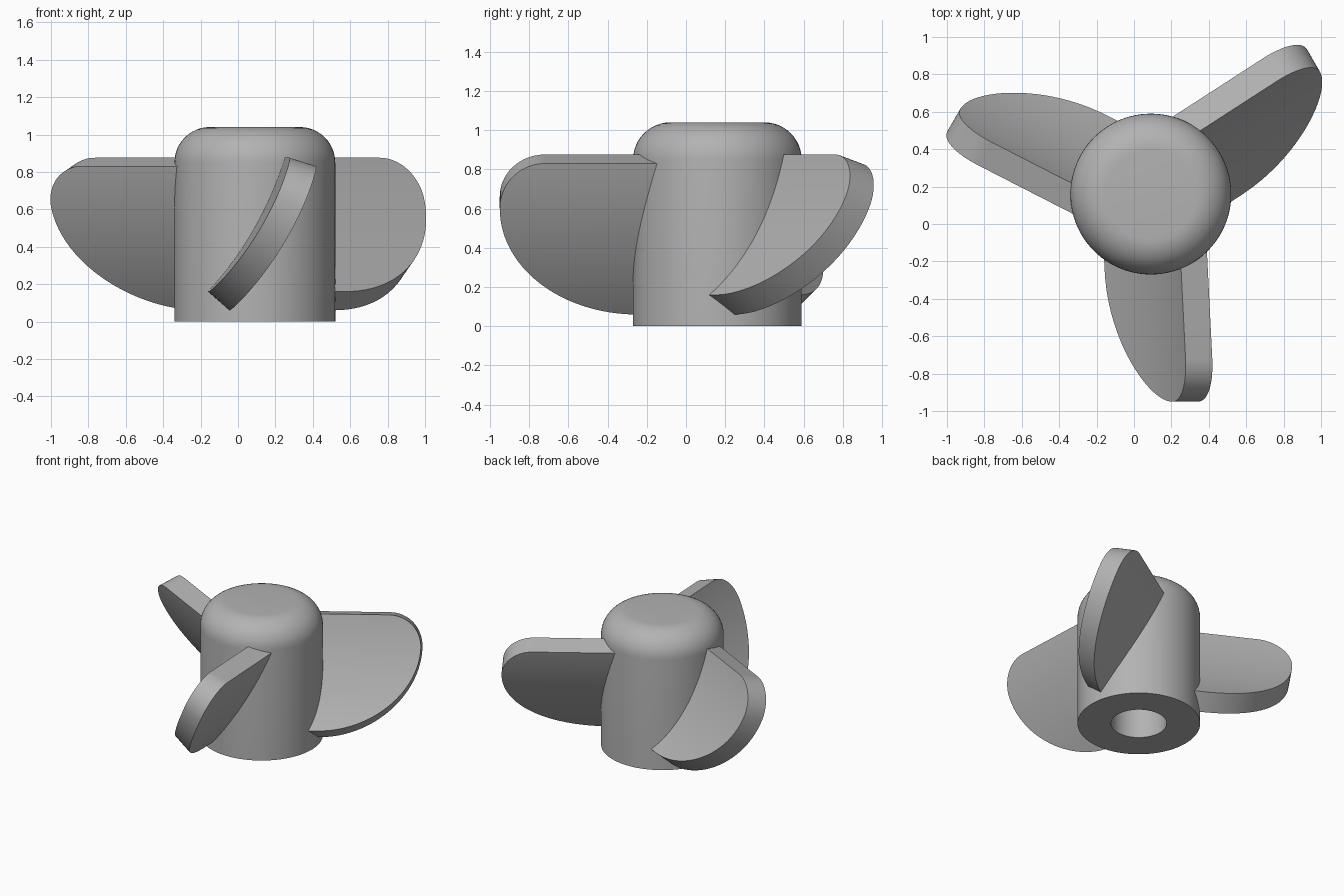
import bpy, bmesh
from math import sin, cos, acos, atan2, hypot, pi, radians
from mathutils import Matrix, Vector

if "Cube" in bpy.data.objects:
    bpy.data.objects.remove(bpy.data.objects["Cube"])

grey = bpy.data.materials.new("plain grey")
grey.use_nodes = True
colour = (0.45, 0.45, 0.45, 1)
grey.diffuse_color = colour
grey.node_tree.nodes["Principled BSDF"].inputs["Base Color"].default_value = colour

AXIS = Vector((0.09, 0.16, 0))


def finish(bm, name):
    bmesh.ops.recalc_face_normals(bm, faces=bm.faces)
    mesh = bpy.data.meshes.new(name)
    bm.to_mesh(mesh)
    bm.free()
    mesh.materials.append(grey)
    obj = bpy.data.objects.new(name, mesh)
    bpy.context.collection.objects.link(obj)
    bpy.ops.object.select_all(action='DESELECT')
    obj.select_set(True)
    bpy.context.view_layer.objects.active = obj
    bpy.ops.object.shade_smooth_by_angle(angle=radians(35))
    return obj


# Hub: lathed body with a rounded top and a blind shaft bore
radius, height, fillet, bore, depth = 0.43, 1.04, 0.19, 0.195, 0.8
profile = [(0, depth), (bore, depth), (bore, 0), (radius, 0)]
for i in range(13):
    a = i / 12 * pi / 2
    profile.append((radius - fillet + fillet * cos(a), height - fillet + fillet * sin(a)))
profile.append((0, height))
bm = bmesh.new()
verts = [bm.verts.new((r, 0, z)) for r, z in profile]
edges = [bm.edges.new(pair) for pair in zip(verts, verts[1:])]
bmesh.ops.spin(bm, geom=verts + edges, axis=(0, 0, 1), cent=(0, 0, 0),
               angle=2 * pi, steps=96, use_merge=True)
bmesh.ops.remove_doubles(bm, verts=bm.verts, dist=0.0001)
bmesh.ops.translate(bm, vec=AXIS, verts=bm.verts)
finish(bm, "hub")

# Blade: plate bent to an arc, with an outline made of two quarter ellipses
low, high = Vector((-0.02, 0.06)), Vector((0.42, 0.83))
chord = high - low
half = radians(12)
start = atan2(chord.y, chord.x) - half
bend = chord.length / (2 * sin(half))
centre = low + bend * Vector((-sin(start), cos(start)))
thickness, root = 0.15, 0.1


def blade_point(angle, reach, offset):
    x = centre.x + (bend - offset) * sin(angle)
    z = centre.y - (bend - offset) * cos(angle)
    return x + 0.05 * (reach - 0.75), -reach, z


def build_blade(name, turn):
    bm = bmesh.new()
    rows, steps = [], 48
    for i in range(steps + 1):
        t = (i / steps - 0.5) * pi
        if t < 0:
            z, reach = 0.6 + 0.54 * sin(t), 0.25 + 0.7 * cos(t)
        else:
            z, reach = 0.6 + 0.23 * sin(t), 0.72 + 0.23 * cos(t)
        angle = acos((centre.y - z) / bend)
        corners = ((root, 0), (reach, 0), (reach, thickness), (root, thickness))
        rows.append([bm.verts.new(blade_point(angle, r, o)) for r, o in corners])
    for a, b in zip(rows, rows[1:]):
        for k in range(4):
            n = (k + 1) % 4
            bm.faces.new((a[k], a[n], b[n], b[k]))
    bm.faces.new(rows[0])
    bm.faces.new(rows[-1])
    bmesh.ops.rotate(bm, cent=AXIS, matrix=Matrix.Rotation(turn, 3, 'Z'), verts=bm.verts)
    finish(bm, name)


for i, name in enumerate(("front_blade", "left_blade", "right_blade")):
    build_blade(name, i * 2 * pi / 3)
